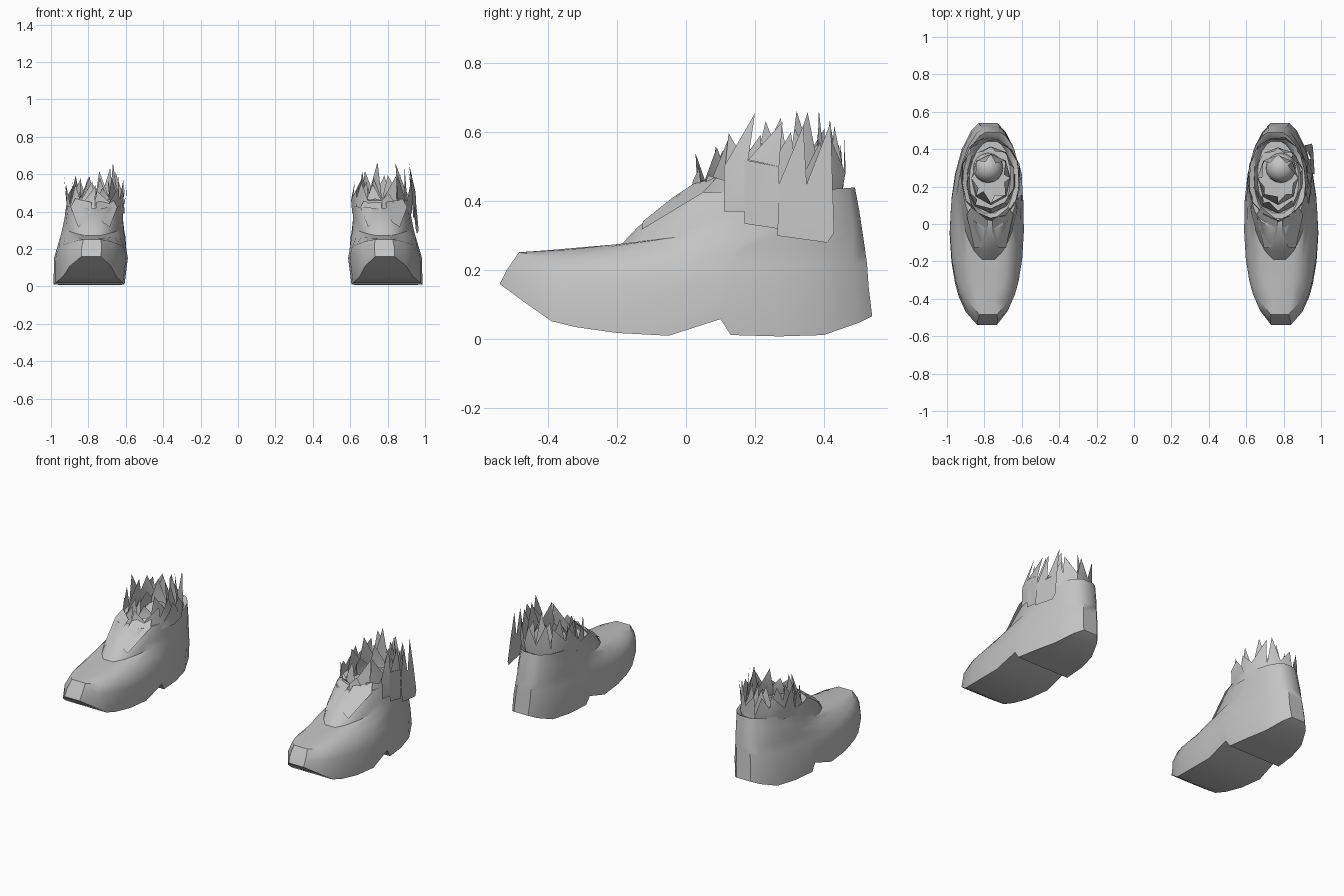
import bpy, bmesh, math, random

if "Cube" in bpy.data.objects:
    bpy.data.objects.remove(bpy.data.objects["Cube"])

random.seed(11)
grey = bpy.data.materials.new("warm_grey")
grey.diffuse_color = (0.55, 0.55, 0.55, 1)
grey.use_nodes = True
grey.node_tree.nodes["Principled BSDF"].inputs["Base Color"].default_value = grey.diffuse_color


def finish(name, bm, angle):
    mesh = bpy.data.meshes.new(name)
    bm.to_mesh(mesh)
    bm.free()
    ob = bpy.data.objects.new(name, mesh)
    bpy.context.collection.objects.link(ob)
    mesh.materials.append(grey)
    bpy.ops.object.select_all(action='DESELECT')
    ob.select_set(True)
    bpy.context.view_layer.objects.active = ob
    bpy.ops.object.shade_smooth_by_angle(angle=math.radians(angle))
    return ob


# underside height along the foot, with arch and heel step
SOLE = [(-.54, .16), (-.47, .108), (-.39, .052), (-.32, .035), (-.20, .018), (-.05, .010),
        (.10, .058), (.13, .012), (.27, .008), (.40, .012), (.50, .047), (.54, .067)]
# rings of the upper: front y, back y, half width, toe narrowing, front z, side z, back z
RINGS = [(-.54, .54, .190, 0, None, None, None),
         (-.52, .53, .198, 0, .20, .15, .15),
         (-.485, .525, .187, .08, .252, .205, .22),
         (-.40, .518, .178, .35, .258, .265, .27),
         (-.19, .512, .168, .25, .272, .305, .31),
         (-.14, .503, .160, .12, .325, .35, .37),
         (-.02, .49, .150, 0, .42, .43, .44),
         # lining down to the footbed
         (.03, .46, .125, 0, .42, .42, .42),
         (.06, .44, .110, 0, .37, .37, .37)]


def boot(name, cx, side):
    bm = bmesh.new()
    n = len(SOLE)
    rings = []
    for yf, yb, w, narrow, zf, zs, zb in RINGS:
        ring = []
        # back along the outer side, forward along the inner side
        for i, s in [(i, 1) for i in range(n)] + [(i, -1) for i in range(n - 1, -1, -1)]:
            t = SOLE[i][0] / .54
            half = w * (1 - .94 * abs(t) ** 2.2) ** .46
            half *= 1 - narrow * max(0, -t) - .06 * max(0, t)
            y = (yf + yb) / 2 + (yb - yf) / 2 * t
            if zf is None:
                z = SOLE[i][1]
            else:
                z = zs + ((zf if t < 0 else zb) - zs) * t * t
            lean = .03 * z / .43 + .012 * max(0, t)
            ring.append(bm.verts.new((cx + side * (s * half - lean), y, z)))
        rings.append(ring)
    m = 2 * n
    for a, b in zip(rings, rings[1:]):
        for i in range(m):
            j = (i + 1) % m
            bm.faces.new((a[i], a[j], b[j], b[i]))
    # sole strips across the foot, and the footbed
    a = rings[0]
    for i in range(n - 1):
        bm.faces.new((a[i], a[i + 1], a[m - 2 - i], a[m - 1 - i]))
    bm.faces.new(rings[-1])
    bmesh.ops.recalc_face_normals(bm, faces=bm.faces)
    finish(name, bm, 42)


def fur_band(name, cx, rx, ry, count, z_base, z_mid, z_tip, lean):
    """Ring of fur: a low band with a ragged row of pointed teeth."""
    bm = bmesh.new()
    cy = .245

    def point(a, k, z):
        return bm.verts.new((cx + rx * k * math.sin(a), cy - ry * k * math.cos(a), z))

    step = 2 * math.pi / count
    low, mid = [], []
    for i in range(count):
        a = i * step
        front = max(0, math.cos(a))
        back = max(0, -math.cos(a))
        low.append(point(a, 1 + .14 * front, z_base + .03 * back))
        mid.append(point(a, random.uniform(.95, 1.07),
                         z_mid - .02 * front + random.uniform(-.025, .025)))
    for i in range(count):
        j = (i + 1) % count
        a = (i + random.uniform(.1, 1.1)) * step
        tip = point(a, lean + random.uniform(-.08, .06),
                    z_tip - .09 * max(0, math.cos(a)) - random.uniform(0, .09))
        bm.faces.new((low[i], low[j], mid[j], mid[i]))
        bm.faces.new((mid[i], mid[j], tip))
    finish(name, bm, 35)


def plate(name, faces):
    bm = bmesh.new()
    for pts in faces:
        bm.faces.new([bm.verts.new(p) for p in pts])
    bmesh.ops.remove_doubles(bm, verts=bm.verts, dist=.0005)
    finish(name, bm, 35)


def instep_flaps(name, cx):
    # two tapering tongues of hide lying over the instep
    plate(name, [[(cx + s * .045, -.125, .342), (cx + s * .085, -.128, .318),
                  (cx + s * .125, .05, .425), (cx + s * .10, .09, .47),
                  (cx + s * .012, .02, .45), (cx + s * .012, -.04, .41)] for s in (-1, 1)])


def ankle(name, cx):
    # rounded stump inside the cuff
    bm = bmesh.new()
    bmesh.ops.create_uvsphere(bm, u_segments=16, v_segments=10, radius=.08)
    bmesh.ops.delete(bm, geom=[v for v in bm.verts if v.co.z < -.01], context='VERTS')
    bmesh.ops.translate(bm, verts=bm.verts, vec=(cx, .30, .375))
    finish(name, bm, 40)


for label, cx, fx, side in (("left", -.797, -.765, -1), ("right", .797, .77, 1)):
    boot(label + "_boot", cx, side)
    fur_band(label + "_outer_fur", fx, .158, .212, 13, .39, .47, .64, 1.0)
    fur_band(label + "_middle_fur", fx, .132, .165, 10, .39, .48, .67, .93)
    fur_band(label + "_inner_fur", fx, .105, .125, 8, .38, .45, .60, .75)
    instep_flaps(label + "_instep_flaps", fx - .005 if side < 0 else fx + .01)
    ankle(label + "_ankle", fx - .015 if side < 0 else fx + .015)

# hide panels hanging over the outside of the right cuff
plate("right_front_panel", [
    [(.936, .11, .37), (.946, .17, .37), (.944, .18, .52), (.930, .11, .50)],
    [(.946, .17, .335), (.955, .27, .32), (.950, .27, .50), (.944, .17, .52)],
    [(.930, .11, .50), (.944, .18, .52), (.915, .20, .655)],
    [(.944, .18, .52), (.950, .27, .50), (.920, .28, .63)]])
plate("right_rear_panel", [
    [(.966, .265, .30), (.957, .41, .28), (.950, .43, .31), (.935, .425, .45), (.952, .27, .45)],
    [(.952, .27, .45), (.945, .35, .45), (.925, .34, .62)],
    [(.945, .35, .45), (.935, .425, .45), (.91, .42, .63)]])
# side tuft folded over the inside of the left cuff
plate("left_side_tuft", [
    [(-.625, .13, .42), (-.615, .27, .41), (-.60, .25, .48), (-.595, .16, .49)],
    [(-.595, .16, .49), (-.60, .25, .48), (-.60, .20, .54)]])
